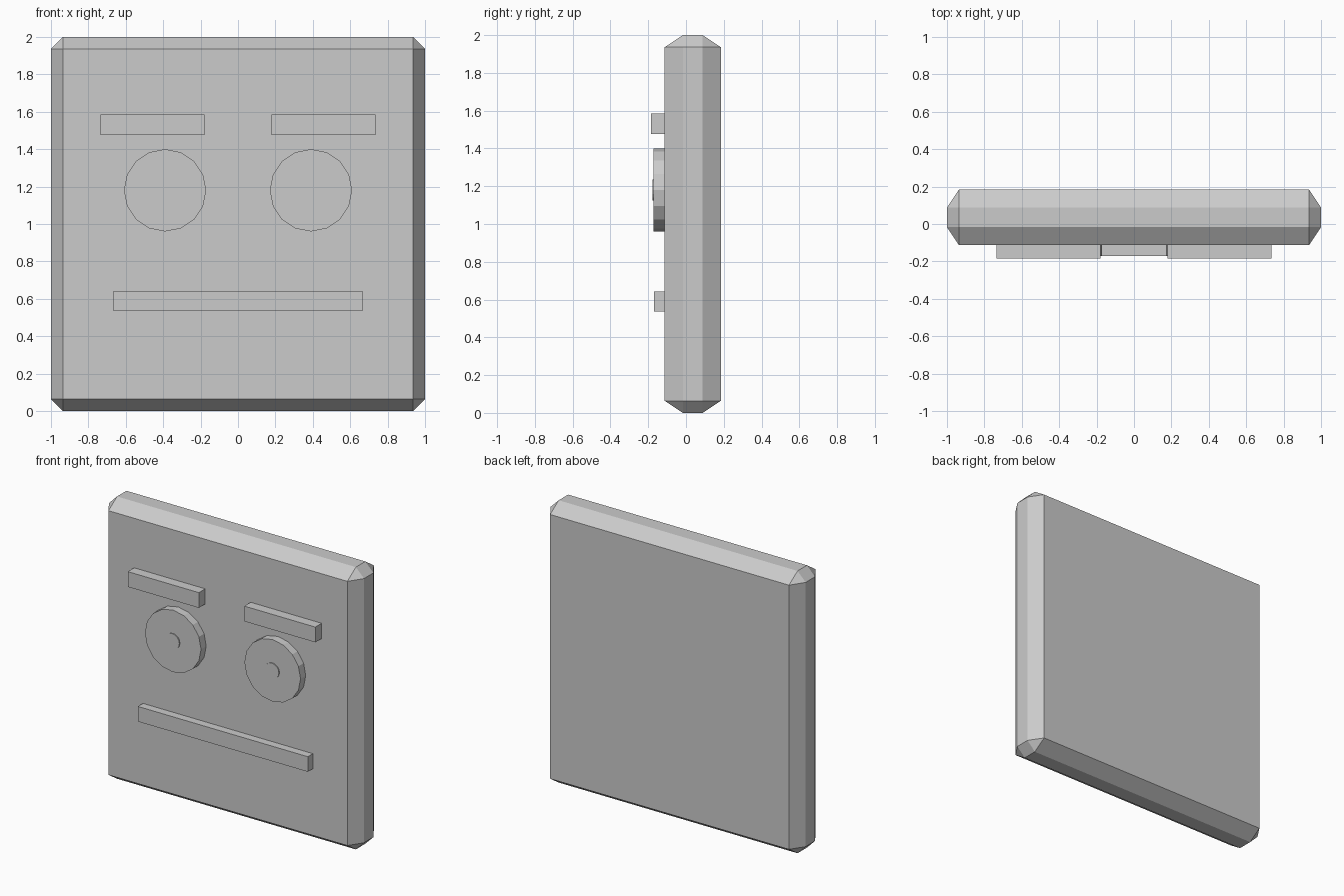
import bpy, bmesh, math
from mathutils import Matrix

if "Cube" in bpy.data.objects:
    bpy.data.objects.remove(bpy.data.objects["Cube"])

BODY_FRONT, BODY_BACK = -0.113, 0.184
EMBED = -0.09   # features sink slightly into the slab


def finish(name, bm):
    mesh = bpy.data.meshes.new(name)
    bm.to_mesh(mesh)
    bm.free()
    obj = bpy.data.objects.new(name, mesh)
    bpy.context.collection.objects.link(obj)
    return obj


def box(bm, x0, x1, y0, y1, z0, z1):
    m = Matrix.Translation(((x0 + x1) / 2, (y0 + y1) / 2, (z0 + z1) / 2))
    m = m @ Matrix.Diagonal((x1 - x0, y1 - y0, z1 - z0, 1))
    bmesh.ops.create_cube(bm, size=1, matrix=m)


def bar(name, x0, x1, front, z0, z1):
    bm = bmesh.new()
    box(bm, x0, x1, front, EMBED, z0, z1)
    return finish(name, bm)


def disc(name, x, z, radius, front):
    bm = bmesh.new()
    m = Matrix.Translation((x, (front + EMBED) / 2, z)) @ Matrix.Rotation(math.pi / 2, 4, 'X')
    bmesh.ops.create_cone(bm, cap_ends=True, segments=16, radius1=radius,
                          radius2=radius, depth=EMBED - front, matrix=m)
    return finish(name, bm)


# Slab: chamfered box, then stretched in depth so the chamfer is deeper than wide
stretch = 1.5
half = (BODY_BACK - BODY_FRONT) / 2 / stretch
bm = bmesh.new()
box(bm, -1, 1, -half, half, 0, 2)
bmesh.ops.bevel(bm, geom=bm.edges[:], offset=0.064, segments=1, affect='EDGES')
bmesh.ops.scale(bm, vec=(1, stretch, 1), verts=bm.verts)
bmesh.ops.translate(bm, vec=(0, (BODY_FRONT + BODY_BACK) / 2, 0), verts=bm.verts)
finish("head_slab", bm)

# Eyes, pupils and brows on both sides
for side, s in (("left", -1), ("right", 1)):
    disc(side + "_eye", s * 0.39, 1.18, 0.22, -0.171)
    disc(side + "_pupil", s * 0.39, 1.18, 0.055, -0.178)
    x0, x1 = sorted((s * 0.178, s * 0.735))
    bar(side + "_brow", x0, x1, -0.184, 1.477, 1.585)

# Mouth
bar("mouth", -0.666, 0.666, -0.17, 0.536, 0.643)
